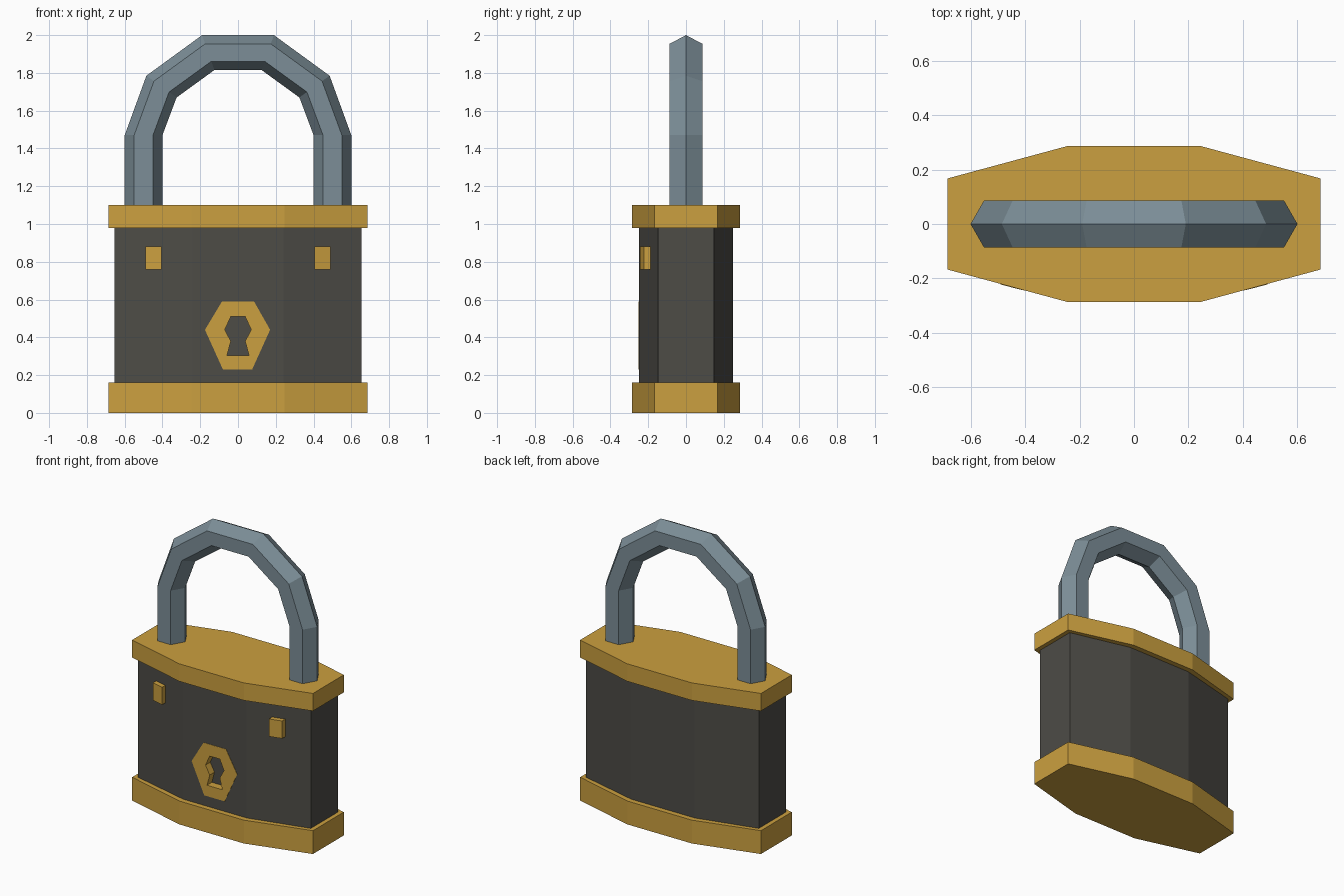
import bpy, bmesh
from mathutils import Vector

if "Cube" in bpy.data.objects:
    bpy.data.objects.remove(bpy.data.objects["Cube"])


def material(name, rgb):
    m = bpy.data.materials.new(name)
    m.diffuse_color = (*rgb, 1)
    m.use_nodes = True
    m.node_tree.nodes["Principled BSDF"].inputs["Base Color"].default_value = m.diffuse_color
    return m


GOLD = material("gold", (0.60, 0.35, 0.05))
DARK = material("dark_metal", (0.075, 0.072, 0.062))
STEEL = material("steel", (0.20, 0.27, 0.31))


def finish(bm, name, mat):
    bmesh.ops.recalc_face_normals(bm, faces=bm.faces)
    me = bpy.data.meshes.new(name)
    bm.to_mesh(me)
    bm.free()
    ob = bpy.data.objects.new(name, me)
    if mat:
        me.materials.append(mat)
    bpy.context.collection.objects.link(ob)
    return ob


def prism(name, start, offset, mat=None):
    """Extrude a closed outline along an offset."""
    bm = bmesh.new()
    face = bm.faces.new([bm.verts.new(p) for p in start])
    ext = bmesh.ops.extrude_face_region(bm, geom=[face])
    moved = [v for v in ext["geom"] if isinstance(v, bmesh.types.BMVert)]
    bmesh.ops.translate(bm, vec=offset, verts=moved)
    if not face.is_valid or len(bm.faces) < len(start) + 2:
        bm.faces.new([v for v in bm.verts if v not in moved])
    return finish(bm, name, mat)


def octagon(ex, ey, mx, my, z):
    half = [(ex, -ey), (ex, ey), (mx, my), (-mx, my)]
    return [(x, y, z) for x, y in half + [(-x, -y) for x, y in half]]


def cut(target, cutter):
    mod = target.modifiers.new("cut", "BOOLEAN")
    mod.operation, mod.object, mod.solver = "DIFFERENCE", cutter, "EXACT"
    cutter.hide_render = True
    cutter.hide_viewport = True


# Body and the two bands
body = prism("body", octagon(0.655, 0.147, 0.24, 0.25, 0.08), (0, 0, 0.96), DARK)
for name, z, h in (("bottom_band", 0, 0.16), ("top_band", 0.98, 0.12)):
    prism(name, octagon(0.685, 0.167, 0.245, 0.286, z), (0, 0, h), GOLD)

# Keyhole plate set flush in the body, with a recessed keyhole
plate_xz = [(-0.175, 0.44), (-0.085, 0.59), (0.085, 0.59),
            (0.17, 0.44), (0.075, 0.23), (-0.08, 0.23)]
hole_right = [(0.038, 0.51), (0.07, 0.44), (0.038, 0.38), (0.058, 0.305)]
hole_xz = hole_right + [(-x, z) for x, z in reversed(hole_right)]
plate = prism("keyhole_plate", [(x, -0.252, z) for x, z in plate_xz], (0, 0.052, 0), GOLD)
cut(body, prism("plate_cutter", [(x, -0.30, z) for x, z in plate_xz], (0, 0.10, 0)))
cut(plate, prism("keyhole_cutter", [(x, -0.30, z) for x, z in hole_xz], (0, 0.20, 0)))

# Small tabs on the sloping front faces
for side, s in (("left", -1), ("right", 1)):
    pts = [(0.405, -0.19), (0.49, -0.17), (0.49, -0.222), (0.405, -0.244)]
    prism(side + "_tab", [(s * x, y, 0.76) for x, y in pts], (0, 0, 0.12), GOLD)

# Shackle: hexagonal section swept between an outer and an inner arch
outer = [(0.60, 1.08), (0.60, 1.47), (0.485, 1.785), (0.19, 2.0)]
inner = [(0.40, 1.08), (0.40, 1.47), (0.325, 1.67), (0.125, 1.815)]
outer += [(-x, z) for x, z in reversed(outer)]
inner += [(-x, z) for x, z in reversed(inner)]
section = [(0, 0), (0.25, -0.087), (0.75, -0.087), (1, 0), (0.75, 0.087), (0.25, 0.087)]
bm = bmesh.new()
rings = []
for o, i in zip(outer, inner):
    a, b = Vector((o[0], 0, o[1])), Vector((i[0], 0, i[1]))
    rings.append([bm.verts.new(a.lerp(b, t) + Vector((0, y, 0))) for t, y in section])
for r, q in zip(rings, rings[1:]):
    for k in range(6):
        n = (k + 1) % 6
        bm.faces.new((r[k], r[n], q[n], q[k]))
bm.faces.new(rings[0])
bm.faces.new(rings[-1])
finish(bm, "shackle", STEEL)
